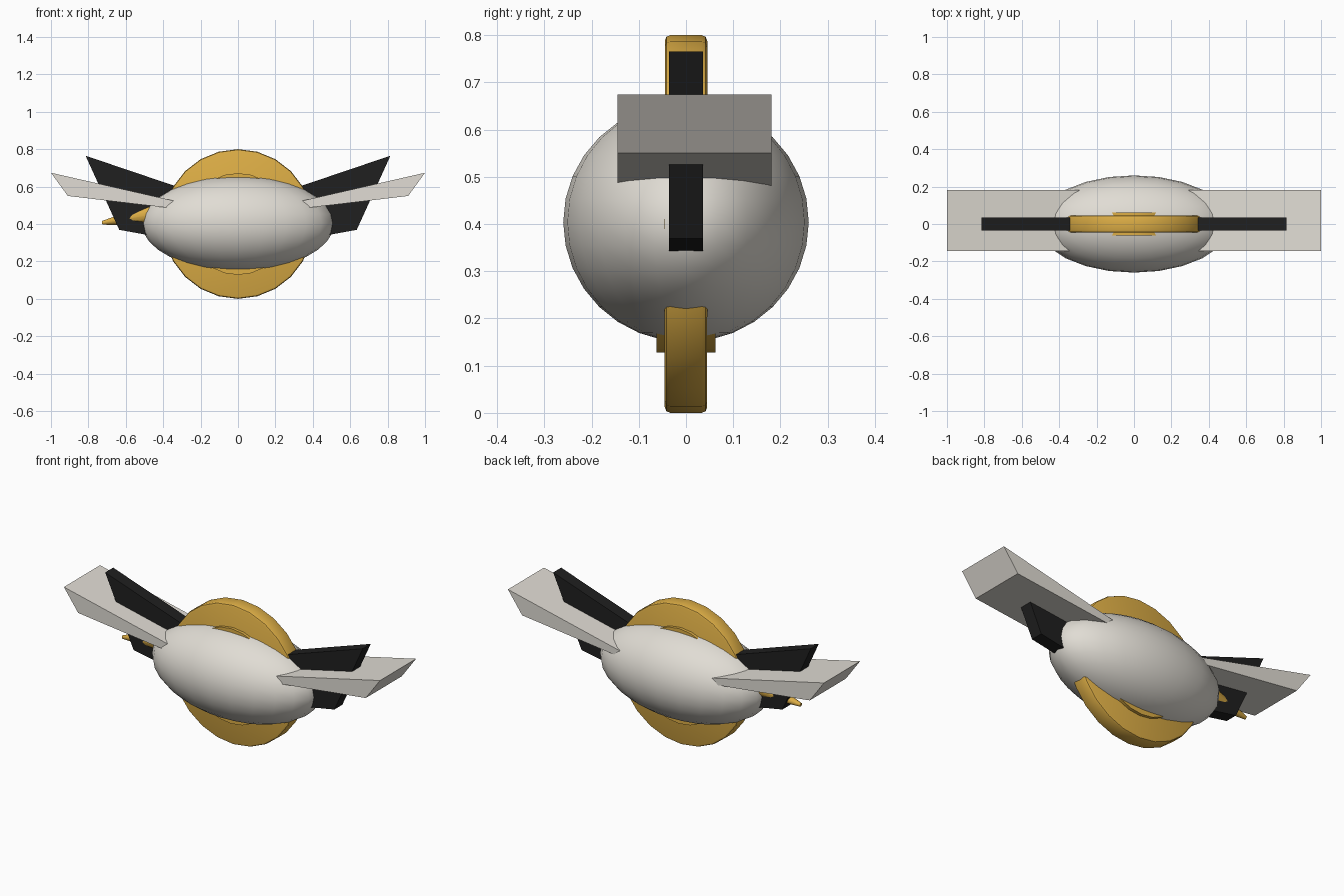
import bpy, bmesh, math
from mathutils import Matrix, Vector

if "Cube" in bpy.data.objects:
    bpy.data.objects.remove(bpy.data.objects["Cube"])


def material(name, rgb):
    m = bpy.data.materials.new(name)
    m.diffuse_color = (*rgb, 1)
    m.use_nodes = True
    m.node_tree.nodes["Principled BSDF"].inputs["Base Color"].default_value = m.diffuse_color
    return m


WHITE = material("warm white", (0.75, 0.72, 0.66))
GOLD = material("gold", (0.72, 0.42, 0.06))
BLACK = material("black", (0.014, 0.014, 0.014))
MID = 0.4  # height of the body centre


def finish(bm, name, mat, smooth=False):
    bmesh.ops.recalc_face_normals(bm, faces=bm.faces)
    me = bpy.data.meshes.new(name)
    bm.to_mesh(me)
    bm.free()
    me.materials.append(mat)
    ob = bpy.data.objects.new(name, me)
    bpy.context.collection.objects.link(ob)
    if smooth:
        bpy.ops.object.select_all(action='DESELECT')
        ob.select_set(True)
        bpy.context.view_layer.objects.active = ob
        bpy.ops.object.shade_smooth_by_angle(angle=math.radians(35))
    return ob


def disc(name, radius, half, bevel):
    """Upright wheel-like disc facing front and back."""
    bm = bmesh.new()
    bmesh.ops.create_cone(bm, cap_ends=True, segments=24, radius1=radius,
                          radius2=radius, depth=2 * half,
                          matrix=Matrix.Translation((0, 0, MID)) @ Matrix.Rotation(math.pi / 2, 4, 'X'))
    if bevel:
        rims = [e for e in bm.edges if abs(e.verts[0].co.y - e.verts[1].co.y) < 1e-4]
        bmesh.ops.bevel(bm, geom=rims, offset=bevel, segments=2, profile=0.5, affect='EDGES')
    return finish(bm, name, GOLD, True)


def plate(name, outline, y0, y1, mat, side):
    """Side profile in x/z extruded from y0 to y1, on one side of the body."""
    bm = bmesh.new()
    face = bm.faces.new([bm.verts.new((side * x, y0, z)) for x, z in outline])
    out = bmesh.ops.extrude_face_region(bm, geom=[face])["geom"]
    bmesh.ops.translate(bm, vec=(0, y1 - y0, 0),
                        verts=[v for v in out if isinstance(v, bmesh.types.BMVert)])
    return finish(bm, name, mat)


# Egg-shaped body
bm = bmesh.new()
bmesh.ops.create_uvsphere(bm, u_segments=24, v_segments=16, radius=1,
                          matrix=Matrix.Translation((0, 0, MID + 0.004)) @ Matrix.Diagonal((0.515, 0.26, 0.254, 1)))
finish(bm, "body", WHITE, True)

# Large ring disc and its thicker hub
disc("ring_disc", 0.4, 0.045, 0.012)
disc("hub_disc", 0.272, 0.062, 0)

# Wings and dark fins on both sides
WING = [(0.15, 0.48), (1.0, 0.674), (0.91, 0.55), (0.15, 0.46)]
FIN = [(0.25, 0.574), (0.815, 0.765), (0.635, 0.369), (0.3, 0.308)]
for label, side in (("left", -1), ("right", 1)):
    plate(label + "_wing", WING, -0.145, 0.181, WHITE, side)
    plate(label + "_fin", FIN, -0.036, 0.036, BLACK, side)

# Tapered spike at the left end
base, tip = Vector((-0.40, 0, 0.461)), Vector((-0.727, 0, 0.406))
axis = tip - base
bm = bmesh.new()
bmesh.ops.create_cone(bm, cap_ends=True, segments=16, radius1=0.068, radius2=0.01, depth=axis.length,
                      matrix=Matrix.Translation((base + tip) / 2) @ axis.to_track_quat('Z', 'Y').to_matrix().to_4x4())
finish(bm, "spike", GOLD, True)
